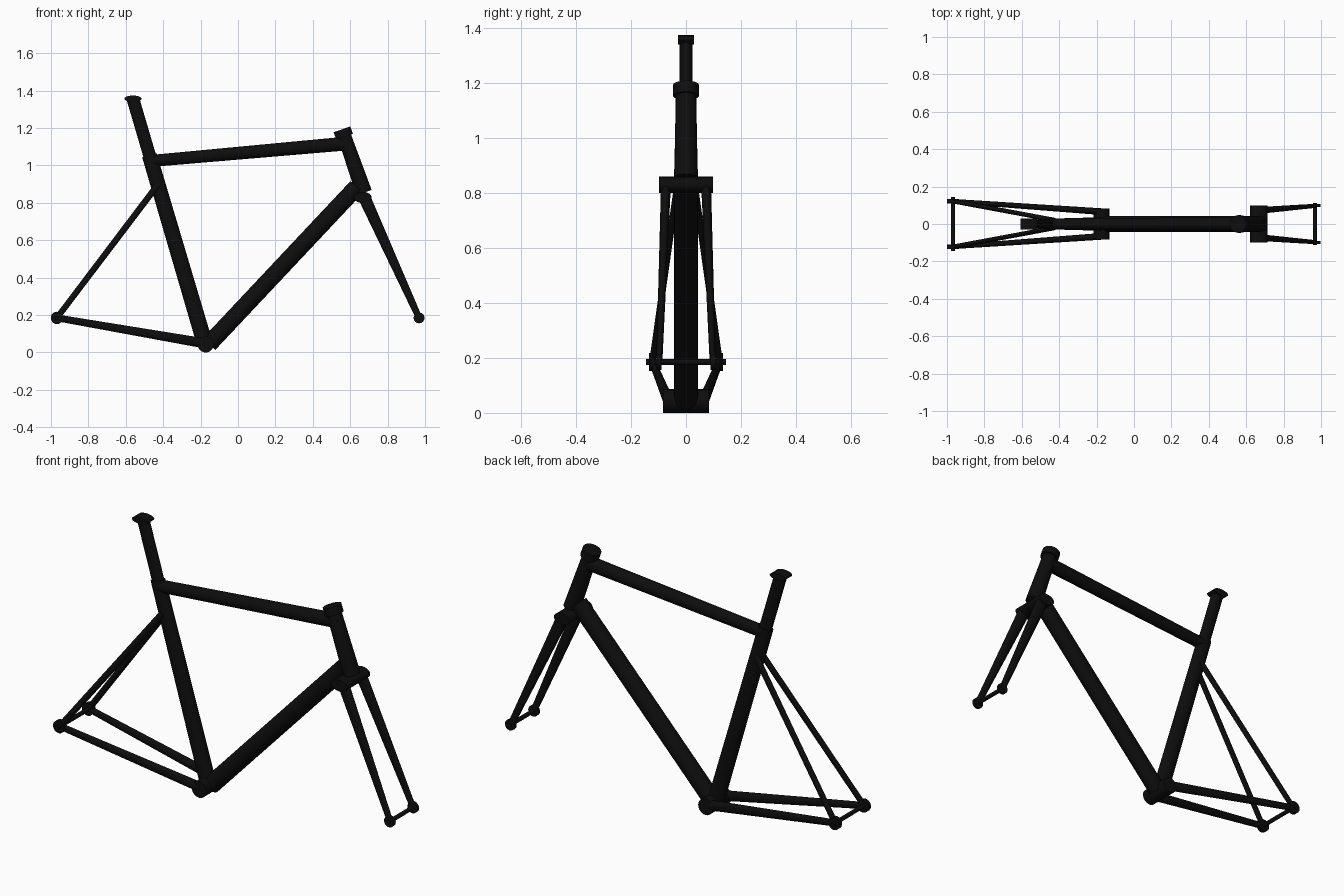
import bpy
import bmesh
import math
from mathutils import Vector

cube = bpy.data.objects.get("Cube")
if cube:
    bpy.data.objects.remove(cube, do_unlink=True)

black = bpy.data.materials.new("matte black")
black.use_nodes = True
COLOUR = (0.004, 0.004, 0.004, 1)
black.diffuse_color = COLOUR
black.node_tree.nodes["Principled BSDF"].inputs["Base Color"].default_value = COLOUR


def tube(name, start, end, r_start, r_end, sides=24):
    """Tapered oval tube; each radius pair is (in frame plane, across frame)."""
    start, end = Vector(start), Vector(end)
    axis = (end - start).normalized()
    # Width stays across the frame unless the tube itself runs across it
    ref = Vector((1, 0, 0)) if abs(axis.y) > 0.9 else Vector((0, 1, 0))
    if abs(axis.y) > 0.9:
        u, v = ref, axis.cross(ref)
    else:
        v = (ref - axis * ref.dot(axis)).normalized()
        u = v.cross(axis)
    bm = bmesh.new()
    rings = []
    for centre, (a, b) in ((start, r_start), (end, r_end)):
        angles = [math.tau * i / sides for i in range(sides)]
        rings.append([bm.verts.new(centre + u * a * math.cos(t) + v * b * math.sin(t))
                      for t in angles])
    for i in range(sides):
        j = (i + 1) % sides
        bm.faces.new((rings[0][i], rings[0][j], rings[1][j], rings[1][i]))
    for ring in rings:
        bm.faces.new(ring)
    bmesh.ops.recalc_face_normals(bm, faces=bm.faces)
    mesh = bpy.data.meshes.new(name)
    bm.to_mesh(mesh)
    bm.free()
    mesh.materials.append(black)
    obj = bpy.data.objects.new(name, mesh)
    bpy.context.collection.objects.link(obj)
    bpy.ops.object.select_all(action='DESELECT')
    obj.select_set(True)
    bpy.context.view_layer.objects.active = obj
    bpy.ops.object.shade_smooth_by_angle(angle=math.radians(35))
    return obj


def cross_tube(name, x, z, y0, y1, rx, rz):
    """Straight tube running across the frame."""
    return tube(name, (x, y0, z), (x, y1, z), (rx, rz), (rx, rz))


BB = (-0.173, 0.043)
REAR = (-0.968, 0.185)
FRONT = (0.968, 0.185)

# Main frame
tube("seat_tube", (-0.178, 0, 0.05), (-0.474, 0, 1.055), (0.043, 0.036), (0.040, 0.028))
tube("seat_post", (-0.46, 0, 1.01), (-0.562, 0, 1.357), (0.034, 0.023), (0.034, 0.023))
cross_tube("seat_clamp", -0.562, 1.357, -0.03, 0.03, 0.046, 0.017)
tube("top_tube", (-0.465, 0, 1.024), (0.578, 0, 1.117), (0.032, 0.030), (0.037, 0.036))
tube("down_tube", (-0.155, 0, 0.045), (0.635, 0, 0.885), (0.046, 0.043), (0.046, 0.043))
tube("head_tube", (0.567, 0, 1.16), (0.674, 0, 0.855), (0.037, 0.037), (0.043, 0.043))
tube("headset_cap", (0.556, 0, 1.193), (0.570, 0, 1.153), (0.047, 0.047), (0.047, 0.047))

# Bottom bracket, fork crown and axles
cross_tube("bottom_bracket", *BB, -0.083, 0.083, 0.043, 0.043)
cross_tube("fork_crown", 0.667, 0.829, -0.098, 0.098, 0.047, 0.03)
cross_tube("rear_axle", *REAR, -0.145, 0.145, 0.011, 0.011)
cross_tube("front_axle", *FRONT, -0.112, 0.112, 0.011, 0.011)

# Paired stays, blades and dropouts
for side, s in (("left", 1), ("right", -1)):
    rx, rz = REAR
    fx, fz = FRONT
    tube("chainstay_" + side, (rx, s * 0.122, rz), (BB[0], s * 0.066, BB[1] + 0.005),
         (0.018, 0.012), (0.027, 0.018))
    tube("seatstay_" + side, (rx, s * 0.122, rz), (-0.43, s * 0.022, 0.895),
         (0.016, 0.012), (0.017, 0.012))
    tube("fork_blade_" + side, (0.675, s * 0.073, 0.83), (fx, s * 0.097, fz),
         (0.033, 0.018), (0.017, 0.011))
    cross_tube("rear_dropout_" + side, rx, rz, s * 0.11, s * 0.134, 0.033, 0.033)
    cross_tube("front_dropout_" + side, fx, fz, s * 0.09, s * 0.107, 0.029, 0.029)
